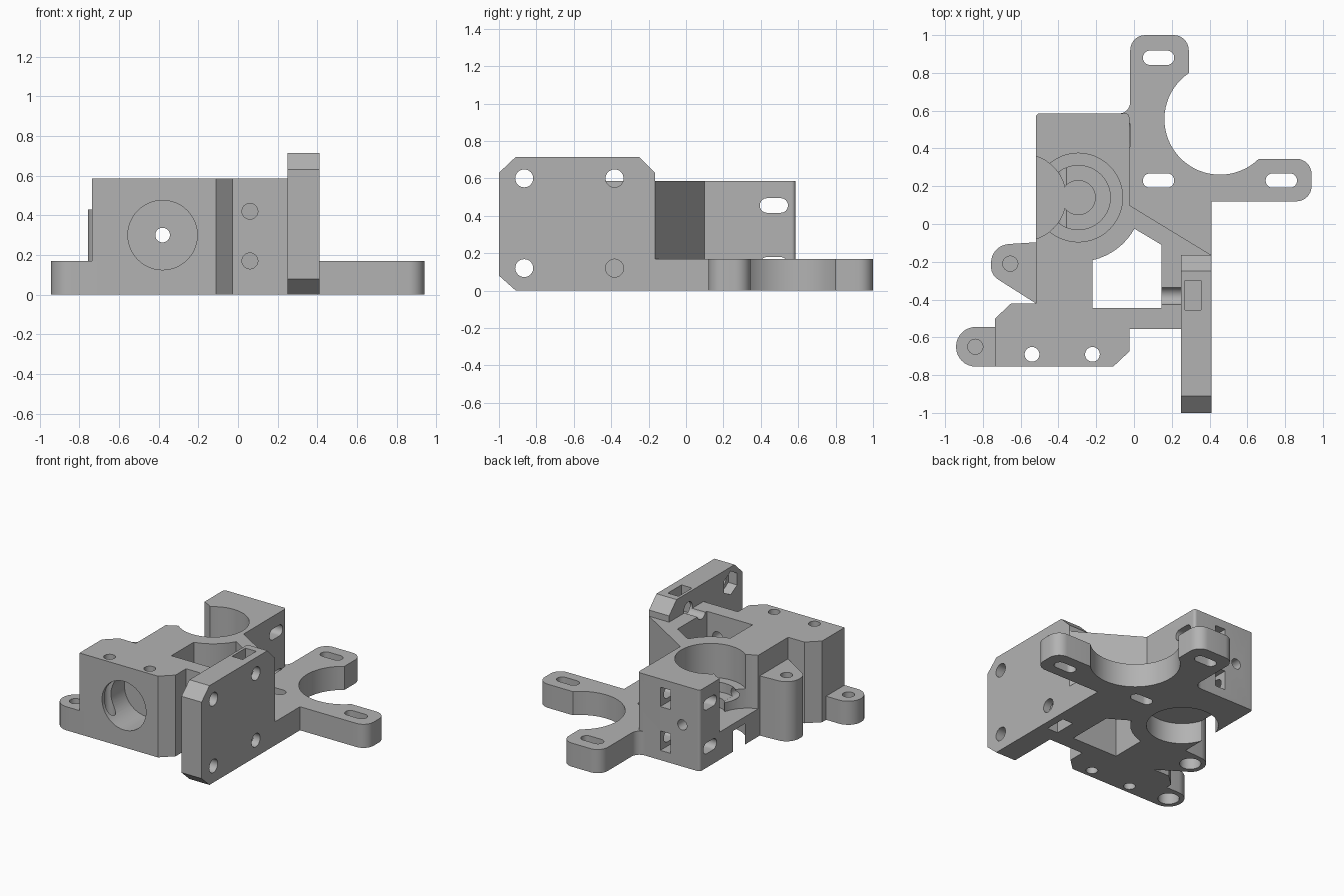
import bpy, bmesh, math
from mathutils import Vector

old = bpy.data.objects.get("Cube")
if old:
    bpy.data.objects.remove(old)

grey = bpy.data.materials.new("plain grey")
grey.use_nodes = True
grey.diffuse_color = (0.45, 0.45, 0.45, 1)
grey.node_tree.nodes["Principled BSDF"].inputs["Base Color"].default_value = (0.45, 0.45, 0.45, 1)


def rounded(points, steps=8):
    """Outline from (u, v) or (u, v, radius) corners."""
    out = []
    for i, p in enumerate(points):
        c = Vector(p[:2])
        if len(p) == 2:
            out.append(c)
            continue
        a = (Vector(points[i - 1][:2]) - c).normalized()
        b = (Vector(points[(i + 1) % len(points)][:2]) - c).normalized()
        half = a.angle(b) / 2
        mid = c + (a + b).normalized() * p[2] / math.sin(half)
        start = c + a * p[2] / math.tan(half) - mid
        end = c + b * p[2] / math.tan(half) - mid
        turn = start.angle_signed(end)
        for k in range(steps + 1):
            t = -turn * k / steps
            out.append(mid + Vector((start.x * math.cos(t) - start.y * math.sin(t),
                                     start.x * math.sin(t) + start.y * math.cos(t))))
    return out


def circle(u, v, r, n=48, start=0.0):
    return [Vector((u + r * math.cos(start + math.tau * k / n),
                    v + r * math.sin(start + math.tau * k / n))) for k in range(n)]


def rect(u0, u1, v0, v1, r=None):
    pts = [(u0, v0), (u1, v0), (u1, v1), (u0, v1)]
    return rounded([p + (r,) for p in pts] if r else pts)


PLACE = {"x": lambda u, v, w: (w, u, v),
         "y": lambda u, v, w: (u, w, v),
         "z": lambda u, v, w: (u, v, w)}


def prism(name, outline, low, high, axis="z"):
    bm = bmesh.new()
    face = bm.faces.new([bm.verts.new(PLACE[axis](p[0], p[1], low)) for p in outline])
    new = bmesh.ops.extrude_face_region(bm, geom=[face])["geom"]
    shift = Vector(PLACE[axis](0, 0, high - low))
    bmesh.ops.translate(bm, vec=shift, verts=[g for g in new if isinstance(g, bmesh.types.BMVert)])
    bmesh.ops.recalc_face_normals(bm, faces=bm.faces)
    mesh = bpy.data.meshes.new(name)
    bm.to_mesh(mesh)
    bm.free()
    mesh.materials.append(grey)
    ob = bpy.data.objects.new(name, mesh)
    bpy.context.scene.collection.objects.link(ob)
    return ob


def combine(tool, operation):
    mod = body.modifiers.new(operation, "BOOLEAN")
    mod.operation, mod.solver, mod.object = operation, "EXACT", tool
    graph = bpy.context.evaluated_depsgraph_get()
    mesh = bpy.data.meshes.new_from_object(body.evaluated_get(graph))
    body.modifiers.clear()
    body.data = mesh
    bpy.data.objects.remove(tool)


def add(name, outline, low, high, axis="z"):
    combine(prism(name, outline, low, high, axis), "UNION")


def cut(outline, low, high, axis="z"):
    combine(prism("cutter", outline, low, high, axis), "DIFFERENCE")


TOP, BASE = 0.585, 0.17

# Tall main block
body = prism("mount_body", rounded([
    (-.735, -.755), (-.11, -.755), (-.025, -.675), (-.025, -.555), (.33, -.555),
    (.33, -.165), (.41, -.165), (-.025, .1), (-.025, TOP, .02), (-.52, TOP, .02),
    (-.52, -.42), (-.65, -.42), (-.735, -.5)]), 0, TOP)

# Motor plate with two arms
add("motor_plate", rounded([
    (.2, -.2), (.41, -.2), (.41, .12), (.94, .12, .08), (.94, .345, .08), (.29, .345),
    (.29, 1, .08), (-.02, 1, .08), (-.02, .585, .06), (-.12, .585), (-.12, .3),
    (-.02, .05)]), 0, BASE)

# Upright carriage plate
add("carriage_plate", rounded([
    (-.91, 0), (-.165, 0), (-.165, .63), (-.25, .715), (-.91, .715), (-1, .63), (-1, .08)]),
    .25, .41, "x")

# Round-ended lugs on the left
add("front_lug", rounded([(-.7, -.755), (-.7, -.545), (-.942, -.545, .104),
                          (-.942, -.755, .104)]), 0, BASE)
add("hinge_lug", rounded([(-.46, -.42), (-.46, -.09), (-.52, -.097), (-.757, -.112, .1),
                          (-.757, -.27, .08), (-.52, -.42)]), 0, .43)

# Motor boss opening and slotted motor holes
cut(circle(.455, .555, .294, 64), -.1, .4)
for x, y in ((.13, .88), (.13, .23), (.78, .23)):
    cut(rect(x - .083, x + .083, y - .038, y + .038, .0375), -.1, .4)

# Window through the block, following the bearing wall
arc = [(-.295 + .34 * math.cos(a), .14 + .34 * math.sin(a))
       for a in (math.radians(d) for d in range(-29, -78, -6))]
cut([(-.22, -.445), (.145, -.445), (.145, -.11)] + arc, -.1, 1)

# Bearing seats above and below, idler groove on the left
for radius, low, high in ((.235, .34, 1), (.17, .27, 1), (.09, .2, 1), (.235, -.1, .15)):
    cut(circle(-.295, .14, radius), low, high)
cut(circle(-.59, .14, .23), .2, 1)

# Lug screw holes with wider pockets underneath
for x, y, depth in ((-.84, -.65, .11), (-.655, -.21, .13)):
    cut(circle(x, y, .04, 32), depth + .02, 1)
    cut(circle(x, y, .07, 32), -.1, depth)

# Filament inlet in the front, narrow bore right through
cut(circle(-.38, .3, .175), -1, -.5, "y")
cut(circle(-.38, .3, .037, 32), -1, 1, "y")
for x in (-.54, -.22):
    cut(circle(x, -.69, .039, 32), -.1, 1)
for z in (BASE, .42):
    cut(circle(.06, z, .04, 32), -.7, -.4, "y")

# Tension screw slots and nut pockets in the back wall
for z in (.14, .455):
    cut(rect(.395, .545, z - .039, z + .039, .038), -.7, -.02, "x")
    cut(rect(-.285, -.205, z - .07, z + .07), .41, .7, "y")

# Carriage plate screw holes, hexagonal recesses and nut pockets
for z in (.12, .6):
    cut(circle(-.865, z, .048, 32), .1, .6, "x")
    cut(circle(-.865, z, .085, 6, math.pi / 6), .2, .32, "x")
    cut(circle(-.382, z, .048, 32), .1, .6, "x")
cut(rect(.27, .355, -.455, -.3), .53, 1)
cut(rect(.27, .355, -.455, -.3), -.1, .19)

# Smooth curved walls, crisp edges
bpy.ops.object.select_all(action="DESELECT")
body.select_set(True)
bpy.context.view_layer.objects.active = body
bpy.ops.object.shade_smooth_by_angle(angle=math.radians(25))
